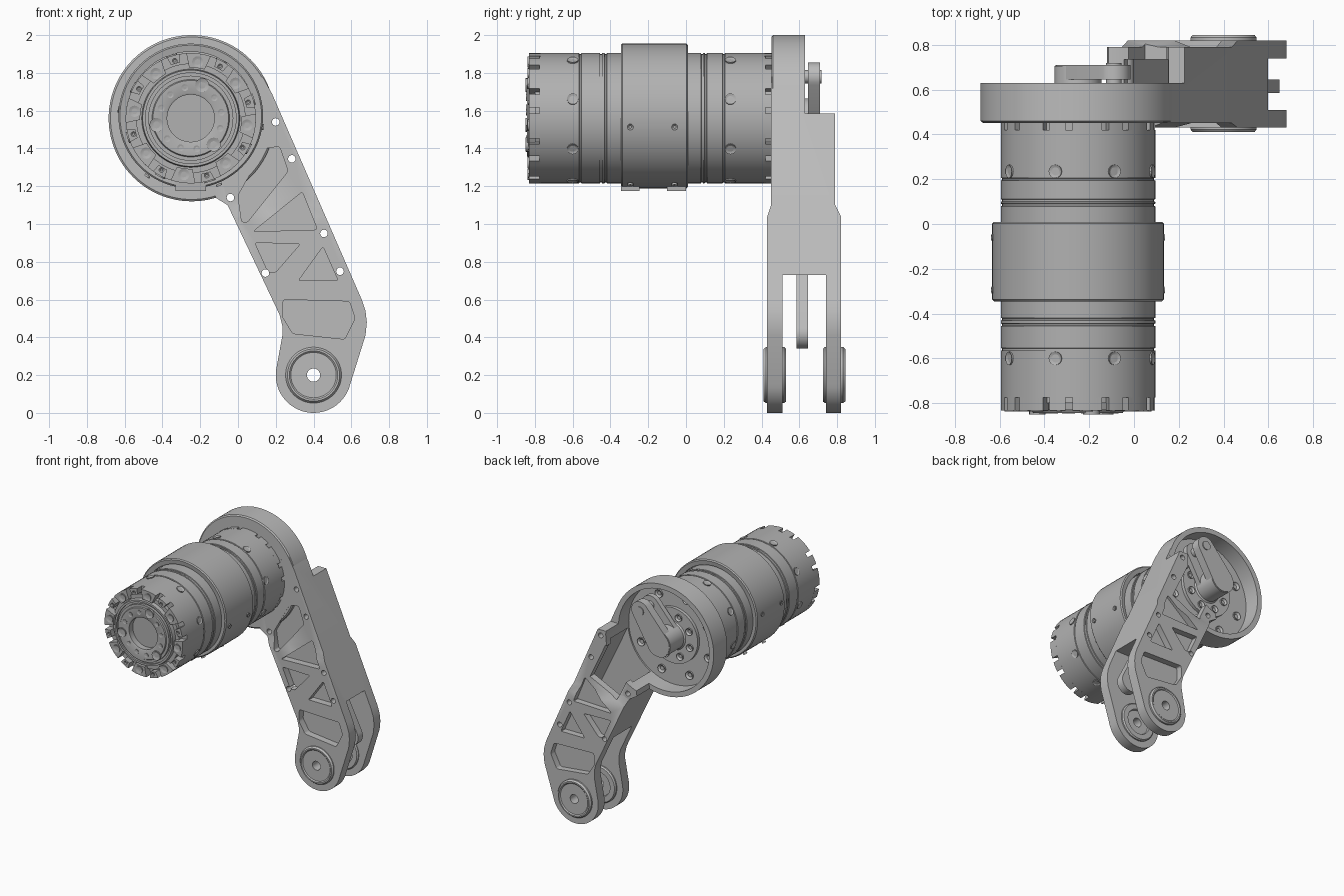
import bpy, bmesh
from math import sin, cos, pi, radians
from mathutils import Vector

if "Cube" in bpy.data.objects:
    bpy.data.objects.remove(bpy.data.objects["Cube"])


def material(name, value):
    mat = bpy.data.materials.new(name)
    mat.use_nodes = True
    mat.diffuse_color = (value, value, value, 1)
    mat.node_tree.nodes["Principled BSDF"].inputs["Base Color"].default_value = (value, value, value, 1)
    return mat


LIGHT = material("light grey", 0.5)
GREY = material("mid grey", 0.44)
AXIS = (-0.25, 1.56)      # motor axis in x, z
PIVOT = (0.4, 0.2)        # lower joint in x, z
parts = []


def finish(bm, name, mat):
    bmesh.ops.recalc_face_normals(bm, faces=bm.faces[:])
    mesh = bpy.data.meshes.new(name)
    bm.to_mesh(mesh)
    bm.free()
    ob = bpy.data.objects.new(name, mesh)
    bpy.context.collection.objects.link(ob)
    mesh.materials.append(mat)
    parts.append(ob)
    return ob


def add_prism(bm, pts, y0, y1, bevel=0):
    face = bm.faces.new([bm.verts.new((x, y0, z)) for x, z in pts])
    ext = bmesh.ops.extrude_face_region(bm, geom=[face])["geom"]
    far = [g for g in ext if isinstance(g, bmesh.types.BMVert)]
    bmesh.ops.translate(bm, verts=far, vec=(0, y1 - y0, 0))
    if bevel:
        edges = [e for v in far for e in v.link_edges if abs(e.verts[0].co.y - e.verts[1].co.y) > 1e-4]
        bmesh.ops.bevel(bm, geom=edges, offset=bevel, segments=3, affect='EDGES', profile=0.5)


def prism(name, pts, y0, y1, mat=LIGHT, bevel=0):
    bm = bmesh.new()
    add_prism(bm, pts, y0, y1, bevel)
    return finish(bm, name, mat)


def lathe(name, profile, centre, mat, steps=72):
    """Spin (radius, y) points round a y-parallel axis."""
    bm = bmesh.new()
    vs = [bm.verts.new((r, y, 0)) for r, y in profile]
    edges = [bm.edges.new(p) for p in zip(vs, vs[1:])]
    if profile[0][0] > 0:
        edges.append(bm.edges.new((vs[-1], vs[0])))
    bmesh.ops.spin(bm, geom=vs + edges, cent=(0, 0, 0), axis=(0, 1, 0), angle=2 * pi, steps=steps)
    bmesh.ops.remove_doubles(bm, verts=bm.verts[:], dist=1e-5)
    bmesh.ops.translate(bm, verts=bm.verts[:], vec=(centre[0], 0, centre[1]))
    return finish(bm, name, mat)


def arc(c, r, a0, a1, n):
    return [(c[0] + r * cos(radians(a0 + (a1 - a0) * i / n)),
             c[1] + r * sin(radians(a0 + (a1 - a0) * i / n))) for i in range(n + 1)]


def circle(c, r, n=48):
    return arc(c, r, 0, 360, n)[:-1]


def polar(r, deg, c=AXIS):
    return c[0] + r * cos(radians(deg)), c[1] + r * sin(radians(deg))


def studs(name, places, r, h, mat=GREY):
    """Socket-head screws: each place is (position, direction)."""
    bm = bmesh.new()
    for pos, direction in places:
        d = Vector(direction).normalized()
        rot = d.to_track_quat('Z', 'Y').to_matrix().to_4x4()
        rot.translation = Vector(pos)
        new = bmesh.ops.create_cone(bm, cap_ends=True, segments=16, radius1=r, radius2=r, depth=2 * h, matrix=rot)["verts"]
        cap = [f for f in {f for v in new for f in v.link_faces}
               if len(f.verts) > 4 and (f.calc_center_median() - Vector(pos)).dot(d) > 0]
        bmesh.ops.inset_region(bm, faces=cap, thickness=r * 0.5)
        bmesh.ops.translate(bm, verts=list(cap[0].verts), vec=-d * h)
    return finish(bm, name, mat)


def cut(ob, cutter, keep=False):
    mod = ob.modifiers.new("cut", 'BOOLEAN')
    mod.operation, mod.solver, mod.object = 'DIFFERENCE', 'EXACT', cutter
    bpy.context.view_layer.objects.active = ob
    bpy.ops.object.modifier_apply(modifier=mod.name)
    if not keep:
        parts.remove(cutter)
        bpy.data.objects.remove(cutter)


# Motor body with grooves and stepped front face
body = [(0, -0.79), (0.125, -0.79), (0.125, -0.838), (0.135, -0.843), (0.2, -0.843), (0.205, -0.835),
        (0.225, -0.835), (0.225, -0.815), (0.24, -0.815), (0.24, -0.83), (0.255, -0.83), (0.26, -0.8),
        (0.29, -0.8), (0.29, -0.775), (0.345, -0.775)]
for y in (-0.56, -0.45, -0.425, 0.085, 0.105, 0.2):
    body += [(0.345, y - 0.006), (0.339, y - 0.004), (0.339, y + 0.004), (0.345, y + 0.006)]
body += [(0.345, 0.42), (0.3, 0.42), (0.3, 0.46), (0, 0.46)]
lathe("motor_body", body, AXIS, GREY)

# Castellated end rims
bm = bmesh.new()
for y0, y1 in ((-0.832, -0.77), (0.415, 0.46)):
    for k in range(8):
        for mid, half, inner in ((45 * k - 7, 11, 0.268), (45 * k + 15.5, 6, 0.3)):
            ring = arc(AXIS, 0.345, mid - half, mid + half, 4)
            add_prism(bm, ring + arc(AXIS, inner, mid + half * 0.8, mid - half * 0.8, 4), y0, y1)
finish(bm, "rim_teeth", GREY)


def front_ring(r, y, angles):
    return [((polar(r, a)[0], y, polar(r, a)[1]), (0, -1, 0)) for a in angles]


def side_ring(r, y, angles):
    return [((polar(r, a)[0], y, polar(r, a)[1]), (cos(radians(a)), 0, sin(radians(a)))) for a in angles]


eight = [45 * k - 7 for k in range(8)]
studs("rim_screws", front_ring(0.3, -0.832, eight), 0.03, 0.006)
studs("rim_small_screws", front_ring(0.315, -0.832, [a + 22.5 for a in eight]), 0.013, 0.005)
studs("face_screws", front_ring(0.185, -0.843, (71, 191, 311)), 0.037, 0.008)
studs("face_small_screws", front_ring(0.165, -0.843, [30 * k + 11 for k in range(12) if k % 4 != 2]), 0.018, 0.003)
side = [45 * k + 17 for k in range(8)]
studs("side_screws", side_ring(0.343, -0.6, side) + side_ring(0.343, 0.235, side), 0.03, 0.008)

# Clamp collar, its screws and lower tabs
COLLAR = (-0.25, 1.572)
lathe("collar", [(0.34, -0.34), (0.375, -0.345), (0.383, -0.337), (0.383, 0.002), (0.375, 0.01), (0.34, 0.005)], COLLAR, GREY)
six = [60 * k - 7 for k in range(6)]
studs("collar_screws", side_ring(0.383, -0.06, six) + side_ring(0.383, -0.295, six), 0.016, 0.006)
for name, y in (("front", -0.345), ("rear", -0.1)):
    prism("collar_tab_" + name, [(-0.33, 1.175), (-0.17, 1.175), (-0.17, 1.23), (-0.33, 1.23)], y, y + 0.1, GREY)

# Round cup that carries the motor
CUP = (-0.245, 1.56)
cup = lathe("cup", [(0, 0.452), (0.43, 0.452), (0.44, 0.46), (0.44, 0.63), (0.4, 0.63), (0.4, 0.5), (0, 0.5)], CUP, LIGHT, 96)

# Leg housing, thicker in its lower part
outline = [(0.13, 1.78), (0.18, 1.69), (0.655, 0.6), (0.675, 0.54), (0.682, 0.48), (0.675, 0.41)]
outline += arc(PIVOT, 0.2, -14, -189, 28)
outline += [(0.235, 0.41), (0.235, 0.46), (0.22, 0.52), (-0.055, 1.1), (-0.12, 1.14), (-0.1, 1.3), (0, 1.7)]
bm = bmesh.new()
add_prism(bm, outline, 0.45, 0.79)
for z in (1.1, 1.04):
    bmesh.ops.bisect_plane(bm, geom=bm.verts[:] + bm.edges[:] + bm.faces[:], plane_co=(0, 0, z), plane_no=(0, 0, 1))
for v in bm.verts:
    if v.co.z < 1.05:
        v.co.y += -0.02 if v.co.y < 0.6 else 0.03
leg = finish(bm, "leg_housing", LIGHT)


def along(s, o):
    """Point at distance s down the leg and o across it."""
    return AXIS[0] + 0.431 * s + 0.902 * o, AXIS[1] - 0.902 * s + 0.431 * o


def strip(s0, s1, o0, o1):
    return [along(s0, o0), along(s1, o0), along(s1, o1), along(s0, o1)]


cut(leg, prism("cup_cutter", circle(CUP, 0.4, 96), 0.5, 1))
cut(leg, prism("top_cutter", [(-1, 1.585), (1, 1.585), (1, 2.2), (-1, 2.2)], 0.629, 1))
cut(leg, prism("fork_cutter", [(-1, -1), (1, -1), (1, 0.73), (-1, 0.73)], 0.51, 0.74))
channel = prism("channel_cutter", strip(0.22, 0.93, 0.035, 0.345), 0.512, 0.735)
cut(leg, channel, keep=True)
cut(cup, channel)
cut(leg, prism("opening_cutter", strip(0.25, 0.57, 0.06, 0.33), 0.65, 1))

# Truss pockets in both faces
pockets = [
    [(0.02, 1.01), (0.0, 1.15), (0.14, 1.4), (0.22, 1.41), (0.265, 1.28), (0.05, 1.01)],
    [(0.08, 0.96), (0.34, 1.17), (0.42, 0.97)],
    [(0.09, 0.9), (0.33, 0.895), (0.2, 0.745), (0.16, 0.745)],
    [(0.45, 0.88), (0.53, 0.7), (0.32, 0.7)],
    [(0.24, 0.6), (0.59, 0.59), (0.62, 0.5), (0.565, 0.39), (0.29, 0.42), (0.235, 0.51)]]
for i, pts in enumerate(pockets):
    cut(leg, prism("front_pocket", pts, 0.3, 0.485, bevel=0.012))
    if i:
        cut(leg, prism("back_pocket", pts, 0.77, 1, bevel=0.012))

# Through holes for the screws and lower joint
holes = [(0.2, 1.54), (0.285, 1.345), (0.455, 0.95), (0.54, 0.75), (0.145, 0.74), (-0.04, 1.14)]
bm = bmesh.new()
for h in holes:
    add_prism(bm, circle(h, 0.02, 16), 0.3, 1)
add_prism(bm, circle(PIVOT, 0.1, 32), 0.3, 1)
drill = finish(bm, "drill", LIGHT)
cut(leg, drill, keep=True)
cut(cup, drill)

# Ear posts at the open end of the leg
for name, h in (("left", holes[0]), ("right", holes[-1])):
    lathe("ear_post_" + name, [(0.02, 0.6), (0.04, 0.6), (0.04, 0.79), (0.02, 0.79)], h, LIGHT, 24)

# Bearing bosses on both fork arms, mirrored about the fork centre
boss = [(0.035, 0.74), (0.035, 0.838), (0.12, 0.838), (0.128, 0.845), (0.138, 0.845), (0.148, 0.832),
        (0.148, 0.735), (0.14, 0.725), (0.1, 0.725), (0.095, 0.74)]
lathe("boss_rear", boss, PIVOT, LIGHT)
lathe("boss_front", [(r, 1.255 - y) for r, y in boss], PIVOT, LIGHT)

# Crank with clevis, and the stub of the link at the lower end
LUG, FOOT = (-0.09, 1.78), (0.57, 0.42)


def capsule(a, ra, b, rb):
    ang = (Vector(b) - Vector(a)).angle_signed(Vector((1, 0))) * 180 / pi
    return arc(b, rb, ang - 90, ang + 90, 14) + arc(a, ra, ang + 90, ang + 270, 14)


lathe("crank_hub", [(0, 0.48), (0.22, 0.48), (0.22, 0.525), (0.115, 0.525), (0.105, 0.535), (0.105, 0.705), (0, 0.705)], AXIS, LIGHT)
prism("crank_plate_front", capsule(AXIS, 0.1, LUG, 0.075), 0.54, 0.58)
prism("crank_plate_rear", capsule(AXIS, 0.1, LUG, 0.075), 0.645, 0.71)
prism("crank_pin", circle(LUG, 0.035, 24), 0.535, 0.718)
prism("link_stub", capsule(FOOT, 0.08, along(0.85, 0.25), 0.07), 0.585, 0.645)


def back_ring(r, y, n):
    return [((polar(r, 360 * k / n + 20)[0], y, polar(r, 360 * k / n + 20)[1]), (0, 1, 0)) for k in range(n)]


studs("cup_screws", back_ring(0.32, 0.5, 8), 0.032, 0.012, LIGHT)
studs("hub_screws", back_ring(0.165, 0.525, 8), 0.028, 0.012, LIGHT)

# Smooth curved surfaces while keeping edges sharp
bpy.ops.object.select_all(action='DESELECT')
for ob in parts:
    ob.select_set(True)
bpy.context.view_layer.objects.active = leg
bpy.ops.object.shade_smooth_by_angle(angle=radians(30))
